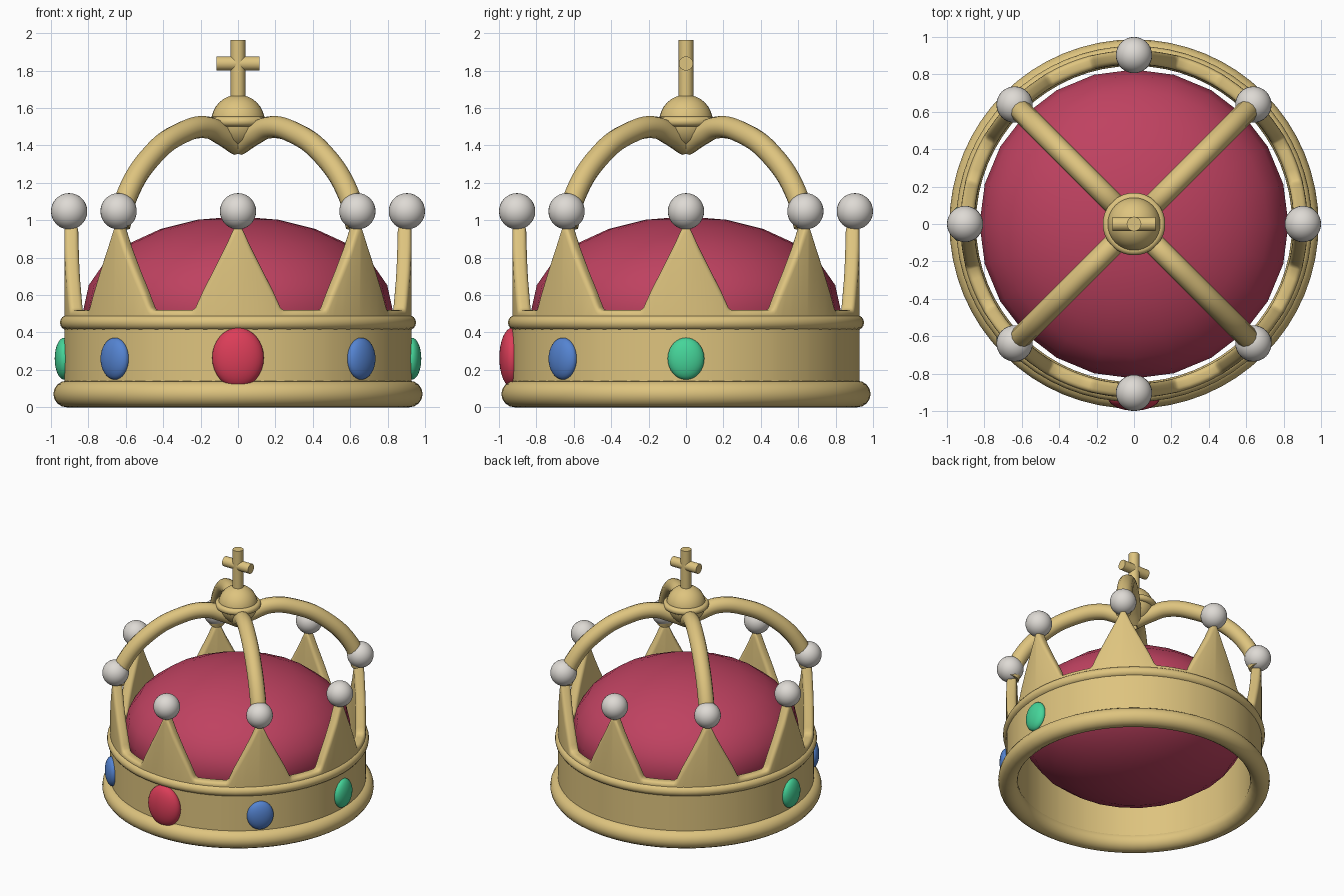
import bpy, bmesh
from math import sin, cos, radians, pi, hypot

cube = bpy.data.objects.get("Cube")
if cube:
    bpy.data.objects.remove(cube, do_unlink=True)


def material(name, r, g, b):
    m = bpy.data.materials.new(name)
    m.use_nodes = True
    m.diffuse_color = (r, g, b, 1)
    bsdf = next(n for n in m.node_tree.nodes if n.type == 'BSDF_PRINCIPLED')
    bsdf.inputs["Base Color"].default_value = (r, g, b, 1)
    bsdf.inputs["Roughness"].default_value = 0.5
    return m


GOLD = material("gold", 0.73, 0.55, 0.21)
VELVET = material("crimson velvet", 0.52, 0.054, 0.118)
PEARL = material("pearl", 0.73, 0.70, 0.66)
RUBY = material("ruby red", 0.71, 0.047, 0.098)
SAPPHIRE = material("sapphire blue", 0.09, 0.23, 0.64)
EMERALD = material("emerald green", 0.06, 0.66, 0.32)


def finish(ob, name, mat, angle=40):
    ob.name = name
    ob.data.materials.clear()
    ob.data.materials.append(mat)
    bpy.ops.object.select_all(action='DESELECT')
    ob.select_set(True)
    bpy.context.view_layer.objects.active = ob
    bpy.ops.object.shade_smooth_by_angle(angle=radians(angle))
    return ob


def ellipsoid(name, mat, loc, size, turn=0, segments=32, rings=16):
    bpy.ops.mesh.primitive_uv_sphere_add(segments=segments, ring_count=rings, radius=1,
                                         location=loc, rotation=(0, 0, turn))
    ob = bpy.context.object
    ob.scale = size
    return finish(ob, name, mat, 60)


def ring(name, z, major, minor):
    bpy.ops.mesh.primitive_torus_add(major_radius=major, minor_radius=minor, location=(0, 0, z),
                                     major_segments=64, minor_segments=16)
    return finish(bpy.context.object, name, GOLD, 60)


def rod(name, loc, radius, length, rot=(0, 0, 0)):
    bpy.ops.mesh.primitive_cylinder_add(vertices=24, radius=radius, depth=length,
                                        location=loc, rotation=rot)
    return finish(bpy.context.object, name, GOLD)


# Band with eight points: one point outline, mirrored and repeated round the circle
INNER, OUTER, ROUND = 0.853, 0.929, 0.025
half_point = [(0.6, 0.985), (4, 0.866), (8, 0.742), (12, 0.62), (13.6, 0.565),
              (14.4, 0.535), (15.5, 0.52), (19, 0.52)]
outline = [(-a, z) for a, z in reversed(half_point)] + half_point + [(22.5, 0.52)]


def section(top, slope):
    """Wall cross-section whose rounded lip keeps its width on steep flanks."""
    drop = ROUND * hypot(1, slope)
    lip = [(0, drop), (0.1, 0.6 * drop), (0.3, 0.3 * drop), (0.6, 0.1 * drop), (1, 0)]
    outer = [(OUTER - f * ROUND, top - d) for f, d in lip]
    inner = [(INNER + f * ROUND, top - d) for f, d in reversed(lip)]
    return [(OUTER, 0.07), (OUTER, 0.46)] + outer + inner + [(INNER, 0.46), (INNER, 0.07)]


bm = bmesh.new()
columns = []
for k in range(8):
    for a, top in outline:
        t = radians(k * 45 + a)
        steep = min(1, max(0, (15.5 - abs(a)) / 2))
        columns.append([bm.verts.new((r * cos(t), r * sin(t), z))
                        for r, z in section(top, 2 * steep)])
for i, a in enumerate(columns):
    b = columns[(i + 1) % len(columns)]
    for j in range(len(a)):
        n = (j + 1) % len(a)
        bm.faces.new((a[j], b[j], b[n], a[n]))
bmesh.ops.recalc_face_normals(bm, faces=bm.faces)
mesh = bpy.data.meshes.new("band")
bm.to_mesh(mesh)
bm.free()
band = bpy.data.objects.new("band", mesh)
bpy.context.collection.objects.link(band)
finish(band, "pointed_band", GOLD, 45)

# Rounded rims
ring("bottom_rim", 0.071, 0.916, 0.071)
ring("upper_rim", 0.453, 0.912, 0.04)

# Velvet cushion, with a coarser outline
ellipsoid("cushion", VELVET, (0, 0, 0.525), (0.826, 0.826, 0.495), segments=24, rings=12)

# Pearls on the points
for k in range(8):
    t = k * pi / 4
    ellipsoid(f"pearl_{k + 1}", PEARL, (0.903 * cos(t), 0.903 * sin(t), 1.048), (0.097,) * 3, t)


# Gems on the front and sides
def gem(name, mat, degrees, z, size):
    t = radians(degrees)
    ellipsoid(name, mat, (0.93 * sin(t), -0.93 * cos(t), z), size, t)


gem("front_ruby", RUBY, 0, 0.265, (0.138, 0.068, 0.16))
for side, s in (("left", 1), ("right", -1)):
    gem(f"{side}_sapphire", SAPPHIRE, 45 * s, 0.26, (0.098, 0.05, 0.112))
    gem(f"{side}_emerald", EMERALD, 90 * s, 0.26, (0.098, 0.05, 0.112))

# Four half arches that meet under the orb
arch_path = [(0.895, 0.97), (0.835, 1.14), (0.637, 1.357), (0.44, 1.462),
             (0.24, 1.497), (0.11, 1.455), (0, 1.403)]
for k in range(4):
    curve = bpy.data.curves.new("arch", 'CURVE')
    curve.dimensions = '3D'
    curve.bevel_depth = 0.059
    curve.bevel_resolution = 4
    curve.resolution_u = 8
    curve.use_fill_caps = True
    spline = curve.splines.new('BEZIER')
    spline.bezier_points.add(len(arch_path) - 1)
    for p, (r, z) in zip(spline.bezier_points, arch_path):
        p.co = (r, 0, z)
        p.handle_left_type = p.handle_right_type = 'AUTO'
    arch = bpy.data.objects.new("arch", curve)
    bpy.context.collection.objects.link(arch)
    arch.rotation_euler.z = radians(45 + 90 * k)
    bpy.ops.object.select_all(action='DESELECT')
    arch.select_set(True)
    bpy.context.view_layer.objects.active = arch
    bpy.ops.object.convert(target='MESH')
    finish(bpy.context.object, f"arch_{k + 1}", GOLD, 50)

# Orb, collar and cross
ellipsoid("orb", GOLD, (0, 0, 1.528), (0.143,) * 3)
ring("orb_collar", 1.528, 0.141, 0.026)
rod("cross_upright", (0, 0, 1.805), 0.039, 0.32)
rod("cross_bar", (0, 0, 1.838), 0.038, 0.23, (0, pi / 2, 0))
